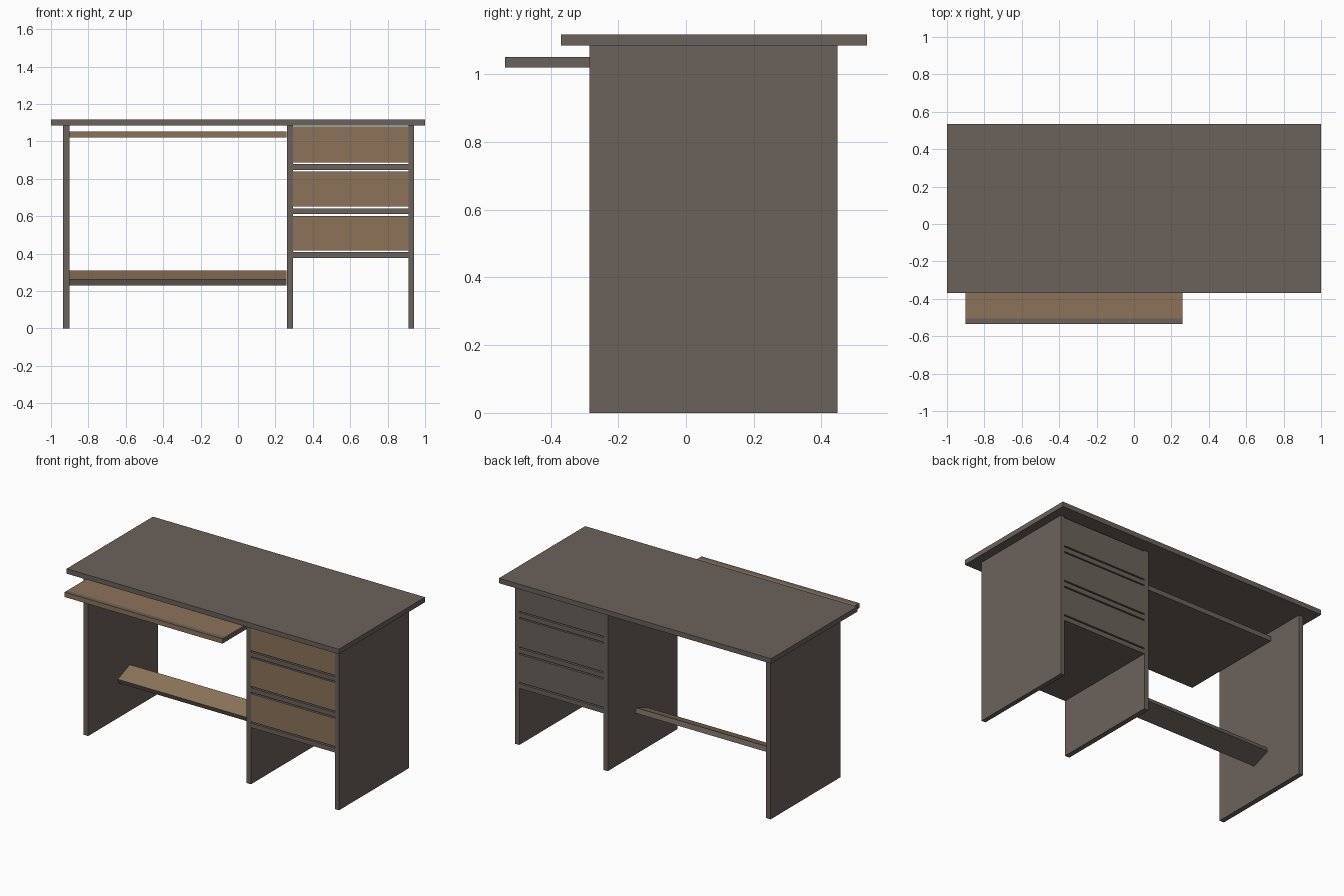
import bpy, bmesh, math
from mathutils import Vector, Matrix

if "Cube" in bpy.data.objects:
    bpy.data.objects.remove(bpy.data.objects["Cube"])


def material(name, rgb):
    m = bpy.data.materials.new(name)
    m.diffuse_color = (*rgb, 1)
    m.use_nodes = True
    m.node_tree.nodes["Principled BSDF"].inputs["Base Color"].default_value = m.diffuse_color
    return m


DARK = material("dark_wood", (0.147, 0.122, 0.105))
LIGHT = material("light_wood", (0.262, 0.171, 0.102))


def board(name, x, y, z, light=()):
    """Box from min/max ranges; faces pointing along a 'light' direction get light wood."""
    bm = bmesh.new()
    size = [b - a for a, b in (x, y, z)]
    centre = Vector([(a + b) / 2 for a, b in (x, y, z)])
    bmesh.ops.create_cube(bm, size=1, matrix=Matrix.Diagonal((*size, 1)))
    bm.normal_update()
    for f in bm.faces:
        f.material_index = int(any(f.normal.dot(Vector(d)) > 0.9 for d in light))
    me = bpy.data.meshes.new(name)
    bm.to_mesh(me)
    bm.free()
    me.materials.append(DARK)
    me.materials.append(LIGHT)
    ob = bpy.data.objects.new(name, me)
    ob.location = centre
    bpy.context.collection.objects.link(ob)
    return ob


UP, FRONT = (0, 0, 1), (0, -1, 0)
DEPTH = (-0.285, 0.447)      # panels, shelves and drawers
BAY = (-0.90, 0.26)          # knee space
CABINET = (0.295, 0.912)     # drawer column

# Desk top
board("desk_top", (-1, 1), (-0.37, 0.535), (1.085, 1.118))

# Upright panels
for name, x in (("left_panel", (-0.935, -0.902)),
                ("middle_panel", (0.262, 0.295)),
                ("right_panel", (0.912, 0.942))):
    board(name, x, DEPTH, (0, 1.085))

# Drawer shelves and drawers, with narrow gaps between them
for i, (z, top) in enumerate(((0.376, 0.602), (0.611, 0.840), (0.848, 1.078))):
    board(f"drawer_shelf_{i + 1}", CABINET, DEPTH, (z, z + 0.031))
    board(f"drawer_{i + 1}", CABINET, DEPTH, (z + 0.040, top), light=[FRONT])

# Sliding keyboard tray with a dark edge strip
board("keyboard_tray", BAY, (-0.505, 0.19), (1.02, 1.052), light=[UP])
board("tray_edge_strip", BAY, (-0.535, -0.505), (1.02, 1.052), light=[FRONT])

# Tilted footrest, rising towards the back
foot = board("footrest", BAY, (-0.068, 0.068), (-0.0165, 0.0165), light=[UP])
foot.location = (-0.32, 0.093, 0.269)
foot.rotation_euler.x = math.radians(21)
